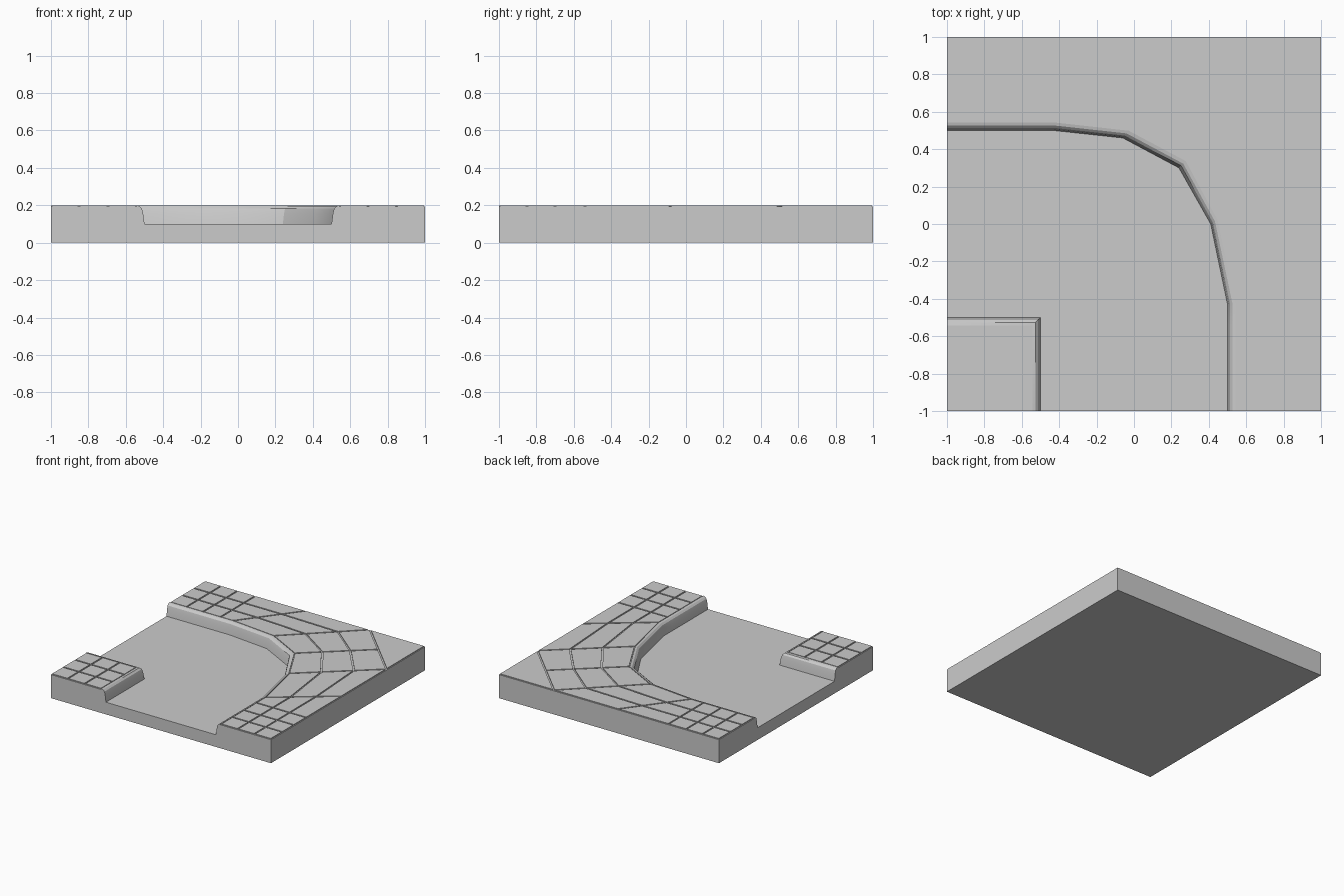
import bpy, bmesh
from mathutils import Vector

if "Cube" in bpy.data.objects:
    bpy.data.objects.remove(bpy.data.objects["Cube"])

ROAD, TOP = 0.10, 0.20
FLOOR = TOP - 0.007          # bottom of the paving joints
GAP = 0.006                  # half of a joint's width
# kerb section: distance in from the road edge, height
KERB = [(0, ROAD), (.007, .155), (.014, .183), (.027, .196), (.043, TOP), (.043, FLOOR)]


def add_face(bm, pts, out):
    f = bm.faces.new([bm.verts.new(p) for p in pts])
    f.normal_update()
    if f.normal.dot(Vector(out)) < 0:
        f.normal_flip()
    return f


def section(base, d):
    return [Vector((base[0] + d[0] * o, base[1] + d[1] * o, z)) for o, z in KERB]


def add_kerb(bm, stations):
    secs = [section(b, d) for b, d in stations]
    last = len(KERB) - 2
    for i in range(len(secs) - 1):
        d = stations[i][1]
        for k in range(last + 1):
            s = 1 if k == last else -1      # the joint wall faces the slabs
            out = (s * d[0], s * d[1], 0.01)
            add_face(bm, [secs[i][k], secs[i + 1][k], secs[i + 1][k + 1], secs[i][k + 1]], out)
    return secs


def end_cap(bm, sec, corner, out):
    add_face(bm, sec + [Vector((*corner, FLOOR)), Vector((*corner, ROAD))], out)


def wall(bm, a, b, z0, z1, out):
    add_face(bm, [(*a, z0), (*b, z0), (*b, z1), (*a, z1)], out)


def raise_slabs(bm, faces):
    bmesh.ops.inset_individual(bm, faces=faces, thickness=GAP, use_even_offset=True)
    res = bmesh.ops.extrude_discrete_faces(bm, faces=faces)
    verts = {v for f in res["faces"] for v in f.verts}
    bmesh.ops.translate(bm, verts=list(verts), vec=(0, 0, TOP - FLOOR))


def finish(bm, name):
    bmesh.ops.remove_doubles(bm, verts=bm.verts, dist=1e-5)
    me = bpy.data.meshes.new(name)
    bm.to_mesh(me)
    bm.free()
    ob = bpy.data.objects.new(name, me)
    bpy.context.collection.objects.link(ob)
    bpy.ops.object.select_all(action='DESELECT')
    ob.select_set(True)
    bpy.context.view_layer.objects.active = ob
    bpy.ops.object.shade_smooth_by_angle(angle=0.5)
    return ob


# stations along the bend: road edge point, inward direction, outer end of slab row
bend = [((x, .5), (0, 1), (x, 1)) for x in (-1, -.85, -.7, -.54)]
bend += [((-.43, .5), (.05, 1), (-.08, 1)),
         ((-.06, .46), (.75, .9), (.5, 1)),
         ((.24, .30), (.85, .85), (.75, .75)),
         ((.41, 0), (.85, .5), (1, .5)),
         ((.5, -.43), (1, .05), (1, -.08))]
bend += [((.5, y), (1, 0), (1, y)) for y in (-.54, -.7, -.85, -1)]

# outer pavement: kerb, three rows of slabs, plain corner
bm = bmesh.new()
secs = add_kerb(bm, [(b, d) for b, d, o in bend])
rows = [[s[-1].lerp(Vector((*st[2], FLOOR)), t / 3) for t in range(4)]
        for s, st in zip(secs, bend)]
slabs = []
for a, b in zip(rows, rows[1:]):
    for k in range(3):
        slabs.append(add_face(bm, [a[k], a[k + 1], b[k + 1], b[k]], (0, 0, 1)))
slabs.append(add_face(bm, [(x, y, FLOOR) for x, y in
                           ((.5, 1), (.75, .75), (1, .5), (1, 1))], (0, 0, 1)))
raise_slabs(bm, slabs)
end_cap(bm, secs[0], (-1, 1), (-1, 0, 0))
end_cap(bm, secs[-1], (1, -1), (0, -1, 0))
wall(bm, (-1, 1), (1, 1), ROAD, FLOOR, (0, 1, 0))
wall(bm, (1, -1), (1, 1), ROAD, FLOOR, (1, 0, 0))
finish(bm, "outer_pavement")

# inner pavement: square corner block with 3 x 3 slabs
bm = bmesh.new()
block = [((-1, -.5), (0, -1)), ((-.5, -.5), (-1, -1)), ((-.5, -1), (-1, 0))]
secs = []
for pair, d in ((block[:2], (0, -1)), (block[1:], (-1, 0))):
    a, b = (section(*p) for p in pair)
    for k in range(len(KERB) - 1):
        s = 1 if k == len(KERB) - 2 else -1
        add_face(bm, [a[k], b[k], b[k + 1], a[k + 1]], (s * d[0], s * d[1], .01))
    secs += [a, b]
end_cap(bm, secs[0], (-1, -1), (-1, 0, 0))
end_cap(bm, secs[-1], (-1, -1), (0, -1, 0))
g = [-1, -.85, -.695, -.543]
slabs = [add_face(bm, [(g[i], g[j], FLOOR), (g[i + 1], g[j], FLOOR),
                       (g[i + 1], g[j + 1], FLOOR), (g[i], g[j + 1], FLOOR)], (0, 0, 1))
         for i in range(3) for j in range(3)]
raise_slabs(bm, slabs)
finish(bm, "inner_pavement")

# road surface and base slab
bm = bmesh.new()
outline = [b for b, d, o in bend] + [(-.5, -1), (-.5, -.5), (-1, -.5)]
add_face(bm, [(x, y, ROAD) for x, y in outline], (0, 0, 1))
sq = [(-1, -1), (1, -1), (1, 1), (-1, 1)]
add_face(bm, [(x, y, 0) for x, y in sq], (0, 0, -1))
for a, b in zip(sq, sq[1:] + sq[:1]):
    wall(bm, a, b, 0, ROAD, (a[0] + b[0], a[1] + b[1], 0))
finish(bm, "road_base")
